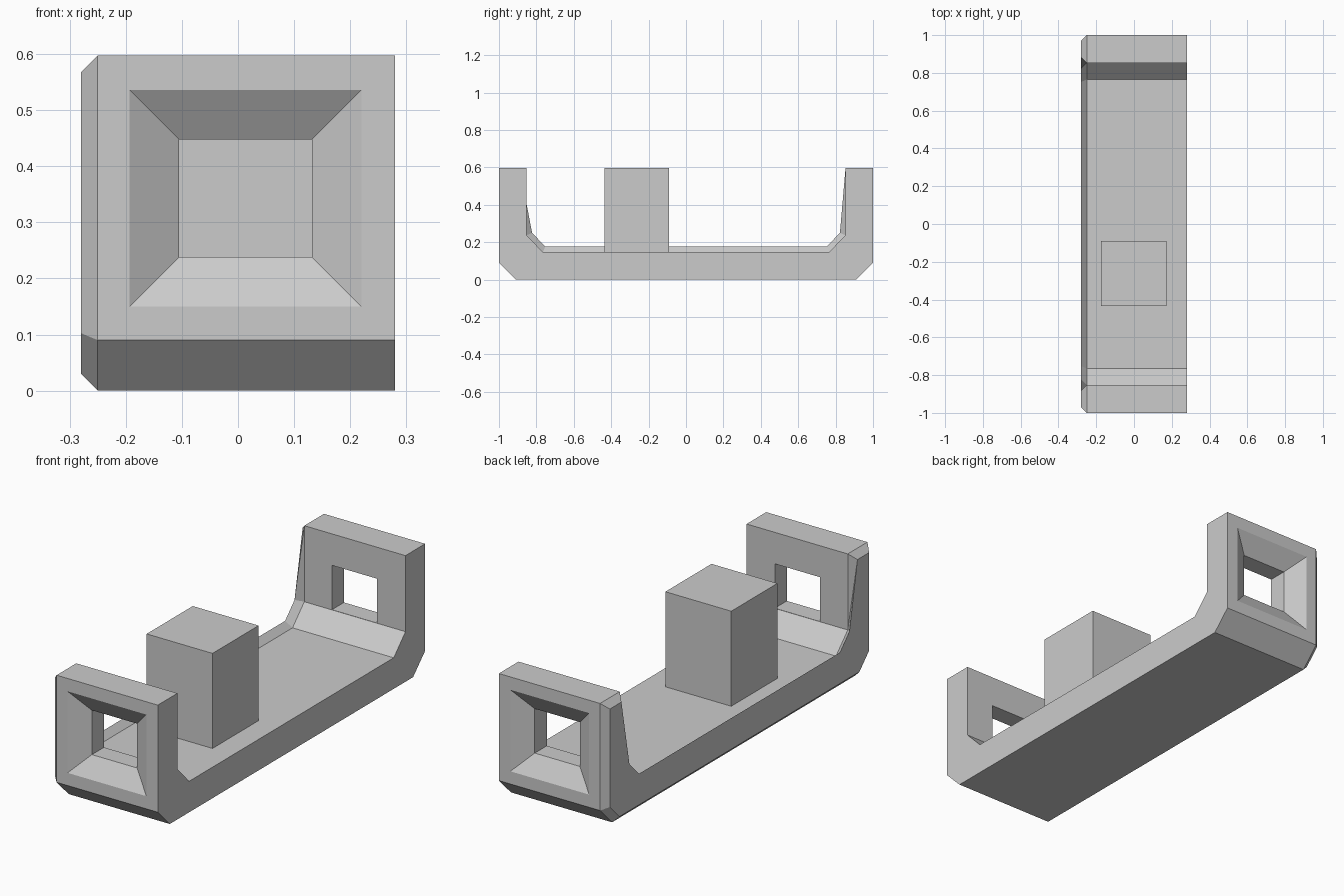
import bpy
import bmesh

cube = bpy.data.objects.get("Cube")
if cube:
    bpy.data.objects.remove(cube, do_unlink=True)

HALF_W, TOP, FLOOR, WALL = 0.28, 0.597, 0.147, 0.853

grey = bpy.data.materials.new("plain_grey")
grey.use_nodes = True
colour = (0.6, 0.6, 0.6, 1)
grey.diffuse_color = colour
grey.node_tree.nodes["Principled BSDF"].inputs["Base Color"].default_value = colour


def make_object(name, bm):
    bmesh.ops.recalc_face_normals(bm, faces=bm.faces)
    mesh = bpy.data.meshes.new(name)
    bm.to_mesh(mesh)
    bm.free()
    mesh.materials.append(grey)
    obj = bpy.data.objects.new(name, mesh)
    bpy.context.collection.objects.link(obj)
    return obj


def loft(bm, rings):
    """Skin a list of equal-length vertex rings and cap both ends."""
    rings = [[bm.verts.new(p) for p in ring] for ring in rings]
    for a, b in zip(rings, rings[1:]):
        for i in range(len(a)):
            j = (i + 1) % len(a)
            bm.faces.new((a[i], a[j], b[j], b[i]))
    return [bm.faces.new(rings[0]), bm.faces.new(rings[-1])]


# Bracket: mirrored U profile extruded across x, chamfered round the -x side
half = [(0.91, 0), (1, 0.09), (1, TOP), (WALL, TOP), (WALL, 0.237), (0.765, FLOOR)]
profile = half + [(-y, z) for y, z in reversed(half)]
bm = bmesh.new()
caps = loft(bm, [[(x, y, z) for y, z in profile] for x in (-HALF_W, HALF_W)])
bmesh.ops.bevel(bm, geom=list(caps[0].edges), offset=0.03, segments=1,
                affect='EDGES', profile=0.5)
bracket = make_object("bracket", bm)


# Window cutters: flared outside, straight through the rest of each wall
def window_ring(y, grow):
    x0, x1, z0, z1 = -0.105 - grow, 0.132 + grow, 0.238 - grow, 0.448 + grow
    return [(x0, y, z0), (x1, y, z0), (x1, y, z1), (x0, y, z1)]


FLARE, DEPTH = 0.088, 0.057
cutters = []
for side in (-1, 1):
    bm = bmesh.new()
    loft(bm, [window_ring(side * (1 + DEPTH), FLARE * 2),
              window_ring(side * (1 - DEPTH), 0),
              window_ring(side * 0.8, 0)])
    cutter = make_object("window_cutter", bm)
    cutter.hide_render = True
    cutters.append(cutter)
    cut = bracket.modifiers.new("window", 'BOOLEAN')
    cut.operation, cut.solver, cut.object = 'DIFFERENCE', 'EXACT', cutter

# Bake the cuts and discard the cutters
bpy.context.view_layer.update()
graph = bpy.context.evaluated_depsgraph_get()
baked = bpy.data.meshes.new_from_object(bracket.evaluated_get(graph))
bracket.modifiers.clear()
bracket.data = baked
for cutter in cutters:
    bpy.data.objects.remove(cutter, do_unlink=True)

# Block standing on the floor of the bracket
bm = bmesh.new()
loft(bm, [[(-0.174, -0.435, z), (0.171, -0.435, z), (0.171, -0.09, z), (-0.174, -0.09, z)]
          for z in (FLOOR, TOP)])
make_object("block", bm)
